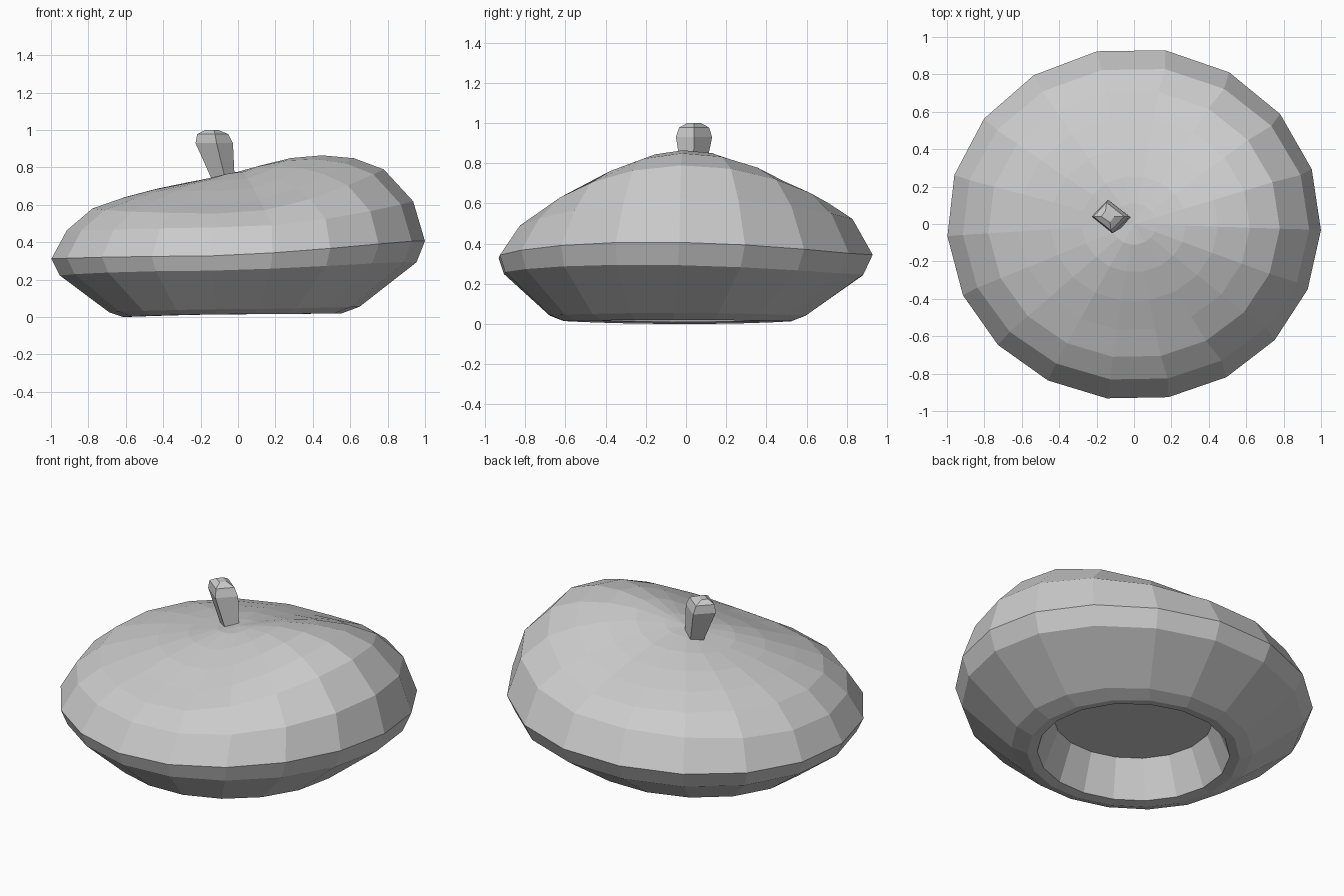
import bpy, bmesh
from math import cos, sin, radians, pi

if "Cube" in bpy.data.objects:
    bpy.data.objects.remove(bpy.data.objects["Cube"])

SIDES = 18
PHASE = radians(-2)


def build(name, rings, top=None):
    """Skin a list of equal-length point rings; cap the first, close the last."""
    bm = bmesh.new()
    rows = [[bm.verts.new(p) for p in ring] for ring in rings]
    n = len(rows[0])
    for a, b in zip(rows, rows[1:]):
        for i in range(n):
            j = (i + 1) % n
            bm.faces.new((a[i], a[j], b[j], b[i]))
    bm.faces.new(rows[0][::-1])
    if top:
        tip = bm.verts.new(top)
        for i in range(n):
            bm.faces.new((rows[-1][i], rows[-1][(i + 1) % n], tip))
    else:
        bm.faces.new(rows[-1])
    bmesh.ops.recalc_face_normals(bm, faces=bm.faces[:])
    mesh = bpy.data.meshes.new(name)
    bm.to_mesh(mesh)
    bm.free()
    obj = bpy.data.objects.new(name, mesh)
    bpy.context.collection.objects.link(obj)
    return obj


def crown_ring(rx, ry, right, mid, left, lean=-3, power=1.7, tilt=0.0, cx=0.0, cy=0.0):
    """Oval ring whose height blends from right to left; tilt raises the back."""
    pts = []
    for i in range(SIDES):
        t = PHASE + 2 * pi * i / SIDES
        t += radians(3) * (1 - cos(t))          # slightly uneven spacing
        c = cos(t - radians(lean))
        z = mid + ((right if c > 0 else left) - mid) * abs(c) ** power
        pts.append((cx + rx * cos(t), cy + ry * sin(t), z + tilt * sin(t)))
    return pts


# Cap body: head opening, turned-under brim, rim, then the lopsided crown
body = [
    crown_ring(0.44, 0.44, 0.25, 0.24, 0.23, cx=-0.03, cy=-0.04),
    crown_ring(0.53, 0.52, 0.03, 0.022, 0.01, cx=-0.03, cy=-0.04),
    crown_ring(0.585, 0.575, 0.02, 0.015, 0.0, cx=-0.03, cy=-0.04),
    crown_ring(0.67, 0.645, 0.055, 0.042, 0.025, cx=-0.02, cy=-0.04),
    crown_ring(0.955, 0.905, 0.295, 0.247, 0.22, -15, cy=-0.01),
    crown_ring(1.0, 0.942, 0.41, 0.335, 0.31, -15, tilt=0.01),
    crown_ring(0.927, 0.84, 0.62, 0.50, 0.465, tilt=0.02, cx=0.01),
]
for f, right, mid, left, tilt in [
    (0.78, 0.79, 0.575, 0.582, 0.022),
    (0.62, 0.85, 0.63, 0.638, 0.022),
    (0.45, 0.865, 0.69, 0.682, 0.015),
    (0.28, 0.85, 0.74, 0.717, 0.008),
    (0.12, 0.81, 0.772, 0.748, 0.0),
]:
    body.append(crown_ring(f, f * 0.92, right, mid, left, tilt=tilt))
build("cap_body", body, top=(0, 0, 0.777))

# Stalk: four-sided, leaning left and widening toward a bevelled top
stalk = []
for x, y, z, h in [(-0.075, 0.035, 0.72, 0.058), (-0.127, 0.04, 0.93, 0.1),
                   (-0.135, 0.04, 0.978, 0.083), (-0.14, 0.04, 1.0, 0.035)]:
    stalk.append([(x + h * cos(pi / 2 * k) - 0.012 * sin(pi / 2 * k),
                   y + 0.9 * h * sin(pi / 2 * k), z) for k in range(4)])
build("top_stalk", stalk)
